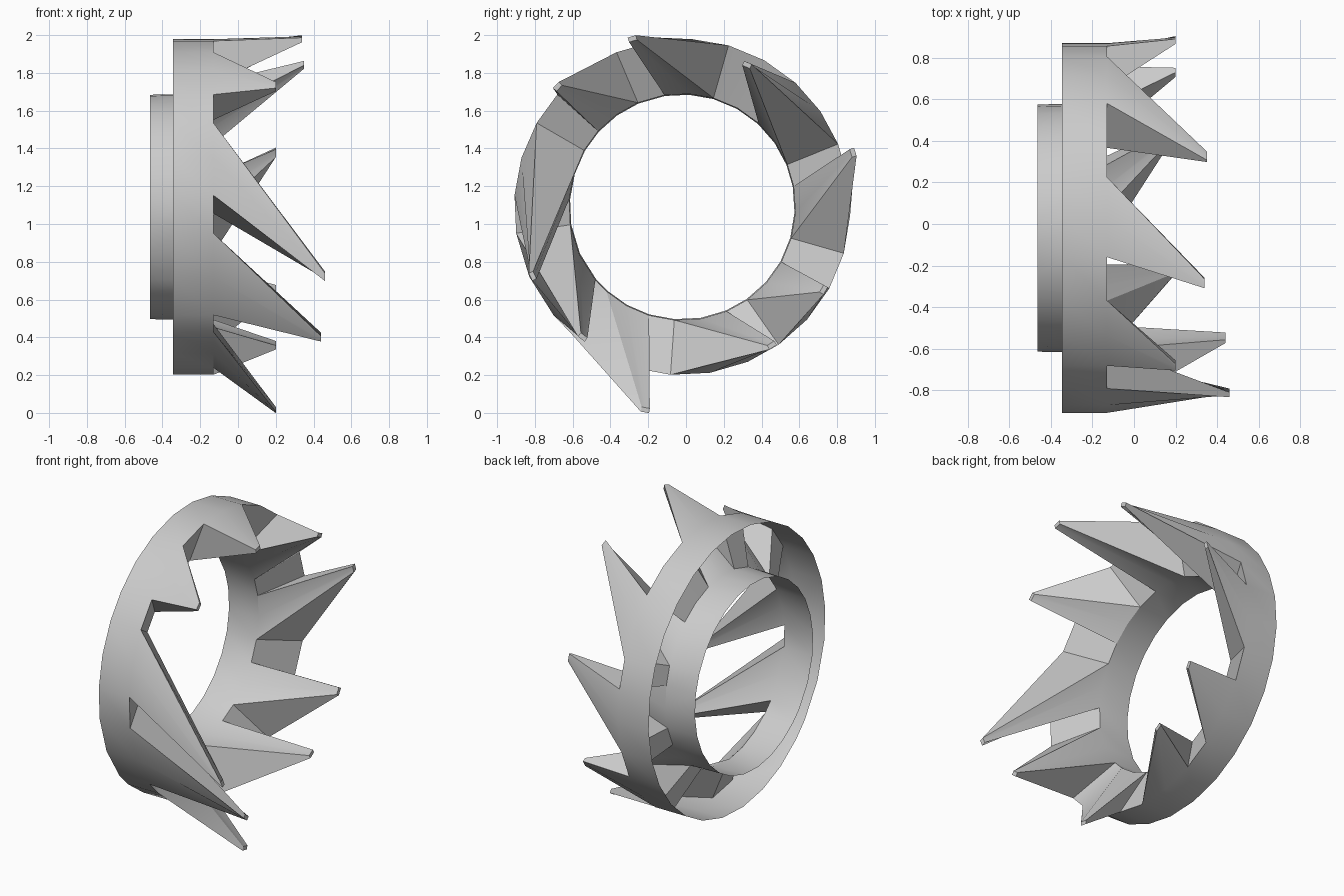
import bpy, bmesh
from math import radians, sin, cos

cube = bpy.data.objects.get("Cube")
if cube:
    bpy.data.objects.remove(cube, do_unlink=True)

metal = bpy.data.materials.new("light_grey")
metal.use_nodes = True
grey = (0.6, 0.6, 0.6, 1)
metal.diffuse_color = grey
metal.node_tree.nodes["Principled BSDF"].inputs["Base Color"].default_value = grey

CY, CZ = -0.02, 1.09            # ring axis runs along x
R_OUT, R_IN = 0.89, 0.6
X_HUB, X_RIM = -0.465, -0.345   # back edges of sleeve and outer band
X_OUT, X_IN = -0.13, -0.26      # front edges: the sleeve is recessed

# Spikes: base start angle, base end angle, tip angle, tip radius, tip x
SPIKES = [
    (-16, 10.5, 17.7, 0.962, 0.20),
    (22, 47.6, 65.5, 0.84, 0.35),
    (74, 99, 106.5, 0.942, 0.34),
    (113, 138, 136, 0.93, 0.20),
    (150, 176, 204.8, 0.885, 0.46),
    (189, 220, 232.6, 0.88, 0.44),
    (228, 253, 259.7, 1.105, 0.20),
    (266, 293, 303, 0.885, 0.20),
    (305, 331, 329.7, 0.88, 0.20),
]
TIP_THICK, TIP_WIDTH = 0.025, 0.045

bm = bmesh.new()


def point(x, r, angle):
    a = radians(angle)
    return bm.verts.new((x, CY + r * cos(a), CZ + r * sin(a)))


def lerp(a, b, n):
    return [a + (b - a) * i / n for i in range(n + 1)]


def strip(a, b):
    """Quads between two equal rows of vertices."""
    for i in range(len(a) - 1):
        bm.faces.new((a[i], a[i + 1], b[i + 1], b[i]))


def section(start, end, steps):
    """Outer band and recessed inner sleeve over one arc; returns front edges."""
    angles = lerp(start, end, steps)
    outer = [point(X_OUT, R_OUT, a) for a in angles]
    inner = [point(X_IN, R_IN, a) for a in angles]
    strip([point(X_RIM, R_OUT, a) for a in angles], outer)
    strip(inner, [point(X_HUB, R_IN - 0.005, a) for a in angles])
    return outer, inner


for i, (start, end, tip, radius, x) in enumerate(SPIKES):
    # Hollow spike tapering to a small blunt tip
    steps = 2
    outer, inner = section(start, end, steps)
    half = TIP_WIDTH / radius * 28.6
    tips = lerp(tip - half, tip + half, steps)
    tip_out = [point(x, radius, a) for a in tips]
    tip_in = [point(x, radius - TIP_THICK, a) for a in tips]
    strip(outer, tip_out)
    strip(tip_out, tip_in)
    strip(tip_in, inner)
    for k in (0, -1):
        bm.faces.new((outer[k], tip_out[k], tip_in[k], inner[k]))
    # Sloped gap up to the next spike
    following = SPIKES[(i + 1) % len(SPIKES)][0]
    if following < end:
        following += 360
    strip(*section(end, following, 2 if following - end > 20 else 1))

bmesh.ops.remove_doubles(bm, verts=bm.verts, dist=0.0005)
bmesh.ops.recalc_face_normals(bm, faces=bm.faces)
mesh = bpy.data.meshes.new("spiked_ring")
bm.to_mesh(mesh)
bm.free()
mesh.materials.append(metal)
ring = bpy.data.objects.new("spiked_ring", mesh)
bpy.context.collection.objects.link(ring)
bpy.context.view_layer.objects.active = ring
ring.select_set(True)
bpy.ops.object.shade_smooth_by_angle(angle=radians(30))
